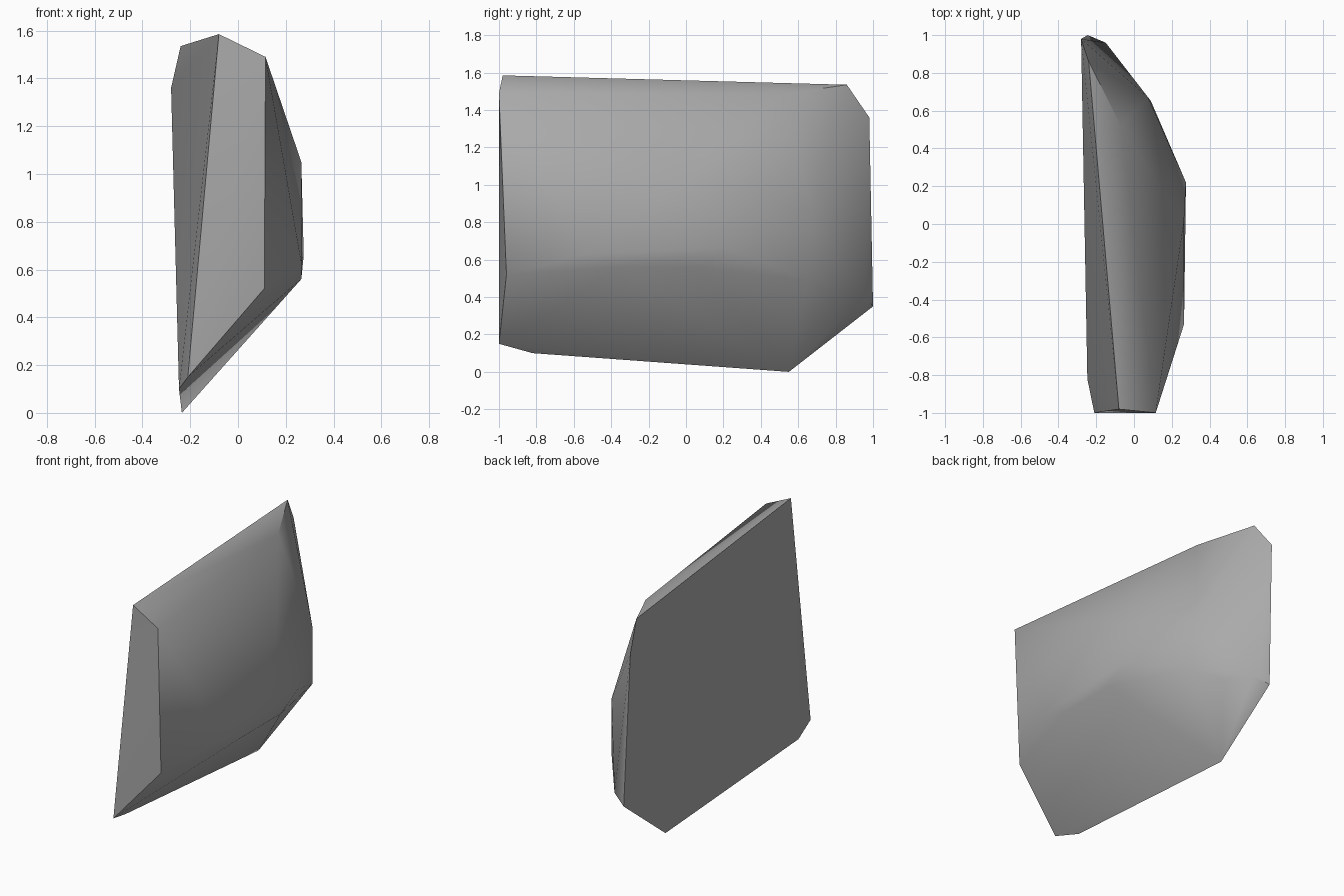
import bpy
import bmesh
from math import radians

cube = bpy.data.objects.get("Cube")
if cube:
    bpy.data.objects.remove(cube, do_unlink=True)

stone = bpy.data.materials.new("grey stone")
stone.use_nodes = True
colour = (0.4, 0.4, 0.4, 1)
stone.diffuse_color = colour
stone.node_tree.nodes["Principled BSDF"].inputs["Base Color"].default_value = colour

# Rim of the flat back
back_rim = [(-.08, -.98, 1.585), (-.24, .86, 1.535), (-.28, .98, 1.36),
            (-.245, 1, .35), (-.235, .55, 0), (-.247, -.82, .1), (-.21, -1, .15)]
# Front end and top bevel
front_corners = [(.115, -1, 1.49), (.11, -.96, .52), (-.07, .52, 1.485)]
# Bulging side, with the ridge above the undercut
bulge = [(.265, .02, 1.05), (.265, -.53, .63), (.265, -.36, .56),
         (.265, .07, .56), (.275, .22, .66), (.075, .67, .85),
         (.09, .65, .49), (-.04, .81, .4), (-.15, .96, .4)]

# Wrap the corner points into one faceted slab
bm = bmesh.new()
for point in back_rim + front_corners + bulge:
    bm.verts.new(point)
hull = bmesh.ops.convex_hull(bm, input=bm.verts[:])
loose = [v for v in bm.verts if not v.link_faces]
bmesh.ops.delete(bm, geom=loose, context="VERTS")
bmesh.ops.recalc_face_normals(bm, faces=bm.faces[:])
mesh = bpy.data.meshes.new("rock_slab")
bm.to_mesh(mesh)
bm.free()
mesh.materials.append(stone)
rock = bpy.data.objects.new("rock_slab", mesh)
bpy.context.collection.objects.link(rock)

# Soft facets with crisp main edges
bpy.ops.object.select_all(action="DESELECT")
rock.select_set(True)
bpy.context.view_layer.objects.active = rock
bpy.ops.object.shade_smooth_by_angle(angle=radians(38))
